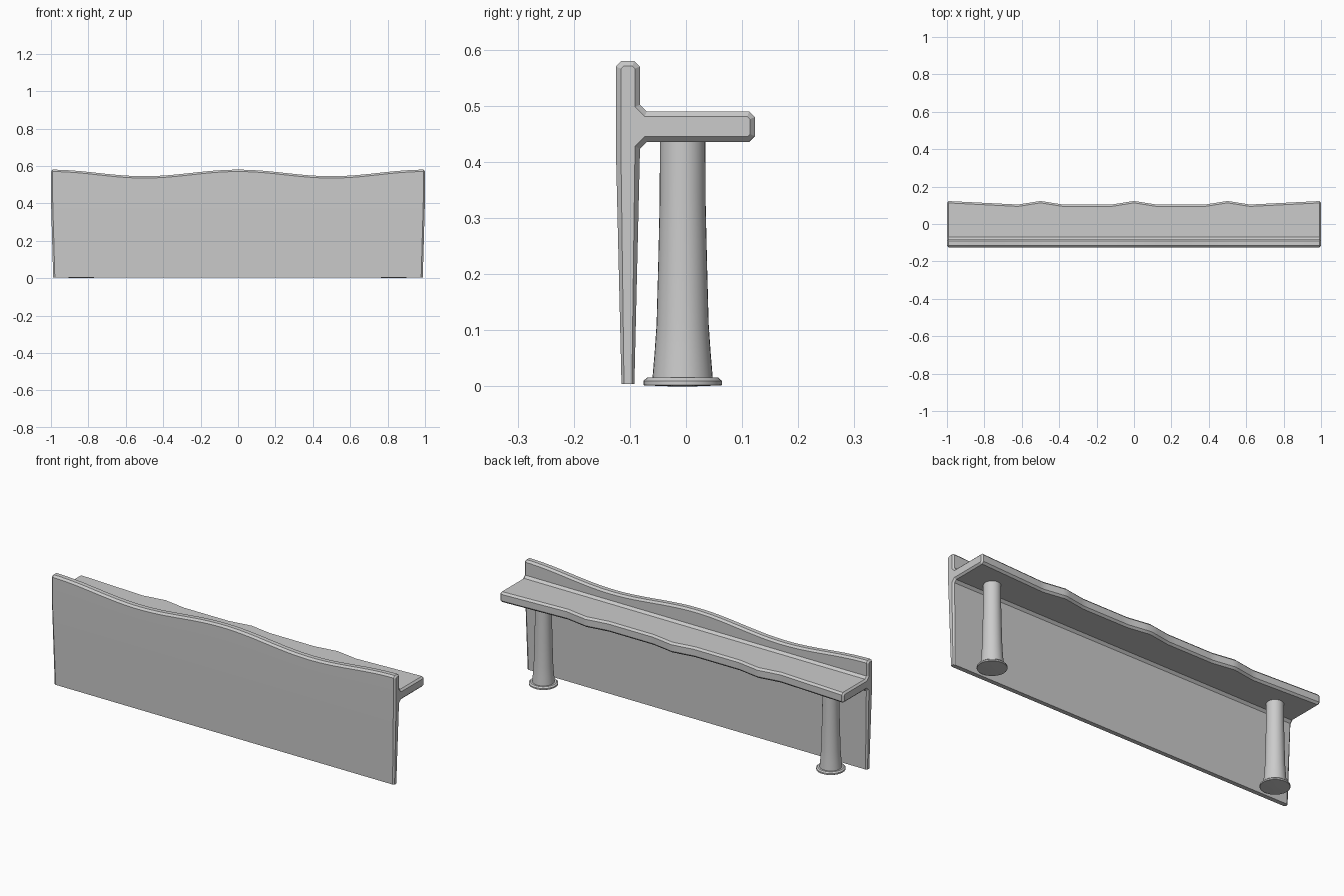
import bpy, bmesh, math
from mathutils import Vector

if "Cube" in bpy.data.objects:
    bpy.data.objects.remove(bpy.data.objects["Cube"])


def finish(bm, name):
    bmesh.ops.recalc_face_normals(bm, faces=bm.faces)
    me = bpy.data.meshes.new(name)
    bm.to_mesh(me)
    bm.free()
    ob = bpy.data.objects.new(name, me)
    bpy.context.collection.objects.link(ob)
    bpy.context.view_layer.objects.active = ob
    ob.select_set(True)
    bpy.ops.object.shade_smooth_by_angle(angle=math.radians(28))
    ob.select_set(False)
    return ob


def top_z(x):
    return 0.5625 + 0.0175 * math.cos(2 * math.pi * x)


def front_y(x):
    # gentle end flares and three small bumps along the shelf edge
    a = abs(x)
    if a > 0.62:
        return 0.104 + 0.019 * (a - 0.62) / 0.38
    d = min(a, abs(a - 0.5))
    return 0.104 + 0.019 * max(0, 1 - d / 0.12)


def section(x):
    f, t = front_y(x), top_z(x)
    return [Vector(p) for p in (
        (-0.115, 0.004), (-0.092, 0.004), (-0.082, 0.424), (-0.07, 0.436),
        (f - 0.01, 0.436), (f, 0.446), (f, 0.48), (f - 0.01, 0.49),
        (-0.07, 0.49), (-0.082, 0.502), (-0.082, t - 0.01), (-0.092, t),
        (-0.115, t), (-0.125, t - 0.01), (-0.125, 0.424))]


def inset(pts, d):
    out = []
    for i, p in enumerate(pts):
        a = (p - pts[i - 1]).normalized()
        b = (pts[(i + 1) % len(pts)] - p).normalized()
        na, nb = Vector((-a.y, a.x)), Vector((-b.y, b.x))
        q = p + (na + nb) * (d / (1 + na.dot(nb)))
        if p.y < 0.1:
            q = p + (na + nb) * d * 0.5
            q.y = p.y
        out.append(q)
    return out


# back panel and shelf: one T-shaped section lofted along x
xs = {round(i * 0.04, 3) for i in range(-24, 25)} | {-0.991, 0.991}
xs |= {s * v for s in (-1, 1) for v in (0.12, 0.38, 0.5, 0.62)}
rings = [(-1, inset(section(-1), 0.009))]
rings += [(x, section(x)) for x in sorted(xs)]
rings += [(1, inset(section(1), 0.009))]
bm = bmesh.new()
loops = []
for x, pts in rings:
    loops.append([bm.verts.new((x * (1 - 0.012 * max(0, 1 - p.y / 0.424)), p.x, p.y))
                  for p in pts])
n = len(loops[0])
for a, b in zip(loops, loops[1:]):
    for i in range(n):
        j = (i + 1) % n
        bm.faces.new((a[i], a[j], b[j], b[i]))
bm.faces.new(loops[0])
bm.faces.new(loops[-1])
finish(bm, "back_panel_and_shelf")


# turned legs with flat foot discs
def turned(name, x, y, profile, sides=32):
    bm = bmesh.new()
    loops = [[bm.verts.new((x + r * math.cos(2 * math.pi * k / sides),
                            y + r * math.sin(2 * math.pi * k / sides), z))
              for k in range(sides)] for r, z in profile]
    for a, b in zip(loops, loops[1:]):
        for k in range(sides):
            j = (k + 1) % sides
            bm.faces.new((a[k], a[j], b[j], b[k]))
    bm.faces.new(loops[0])
    bm.faces.new(loops[-1])
    return finish(bm, name)


LEG = [(0.054, 0.012), (0.050, 0.06), (0.0465, 0.11), (0.0435, 0.22),
       (0.041, 0.33), (0.0405, 0.445)]
FOOT = [(0.018, 0.0), (0.069, 0.002), (0.070, 0.003), (0.070, 0.010), (0.063, 0.016)]
for side, x in (("left", -0.838), ("right", 0.833)):
    turned(side + "_leg", x, -0.006, LEG)
    turned(side + "_foot", x, -0.006, FOOT)
